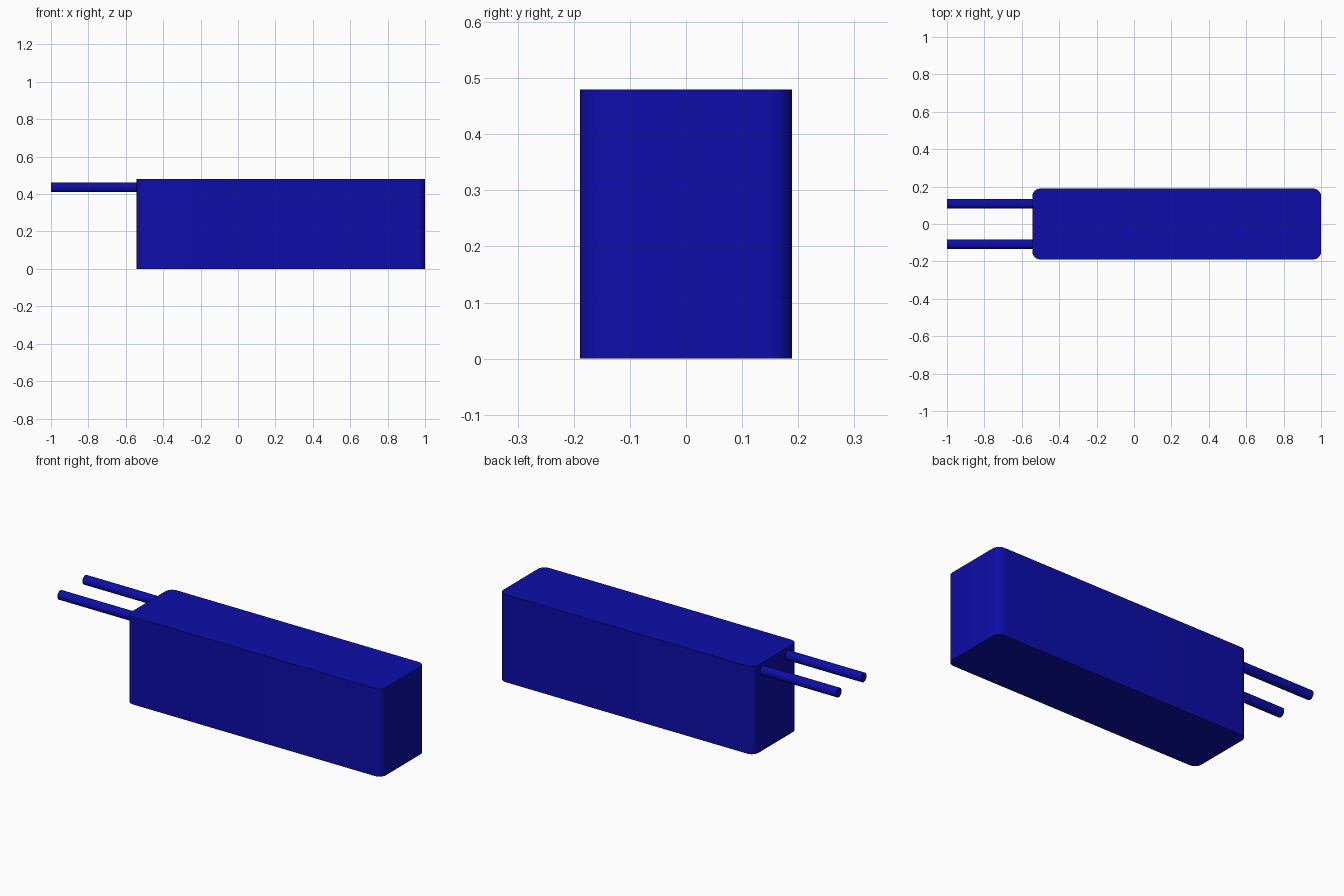
import bpy, math

if "Cube" in bpy.data.objects:
    bpy.data.objects.remove(bpy.data.objects["Cube"])

X0, X1 = -0.543, 1.0        # body ends
HALF_W, HEIGHT = 0.189, 0.48
CORNER = 0.04
WIRE_R, WIRE_Y, WIRE_Z = 0.025, 0.108, 0.436

blue = bpy.data.materials.new("blue")
blue.diffuse_color = (0.004, 0.004, 0.4, 1)
blue.use_nodes = True
blue.node_tree.nodes["Principled BSDF"].inputs["Base Color"].default_value = blue.diffuse_color


def finish(obj, name):
    obj.name = name
    obj.data.materials.append(blue)
    bpy.ops.object.shade_smooth_by_angle(angle=math.radians(35))


# Body: block with rounded vertical corners
def rounded_outline(steps=8):
    cx, hx = (X0 + X1) / 2, (X1 - X0) / 2
    pts = []
    for i, (sx, sy) in enumerate([(1, 1), (-1, 1), (-1, -1), (1, -1)]):
        for k in range(steps + 1):
            a = math.radians(90) * (i + k / steps)
            pts.append((cx + sx * (hx - CORNER) + CORNER * math.cos(a),
                        sy * (HALF_W - CORNER) + CORNER * math.sin(a)))
    return pts


outline = rounded_outline()
n = len(outline)
verts = [(x, y, z) for z in (0, HEIGHT) for x, y in outline]
faces = [(i, (i + 1) % n, n + (i + 1) % n, n + i) for i in range(n)]
faces += [tuple(reversed(range(n))), tuple(range(n, 2 * n))]
mesh = bpy.data.meshes.new("body")
mesh.from_pydata(verts, [], faces)
body = bpy.data.objects.new("body", mesh)
bpy.context.collection.objects.link(body)
bpy.context.view_layer.objects.active = body
body.select_set(True)
finish(body, "body")

# Two round leads leaving the end face near the top
for side, name in ((1, "back_lead"), (-1, "front_lead")):
    inner = X0 + 0.005
    bpy.ops.object.select_all(action='DESELECT')
    bpy.ops.mesh.primitive_cylinder_add(
        vertices=32, radius=WIRE_R, depth=inner + 1.0,
        location=((inner - 1.0) / 2, side * WIRE_Y, WIRE_Z),
        rotation=(0, math.pi / 2, 0))
    finish(bpy.context.object, name)
